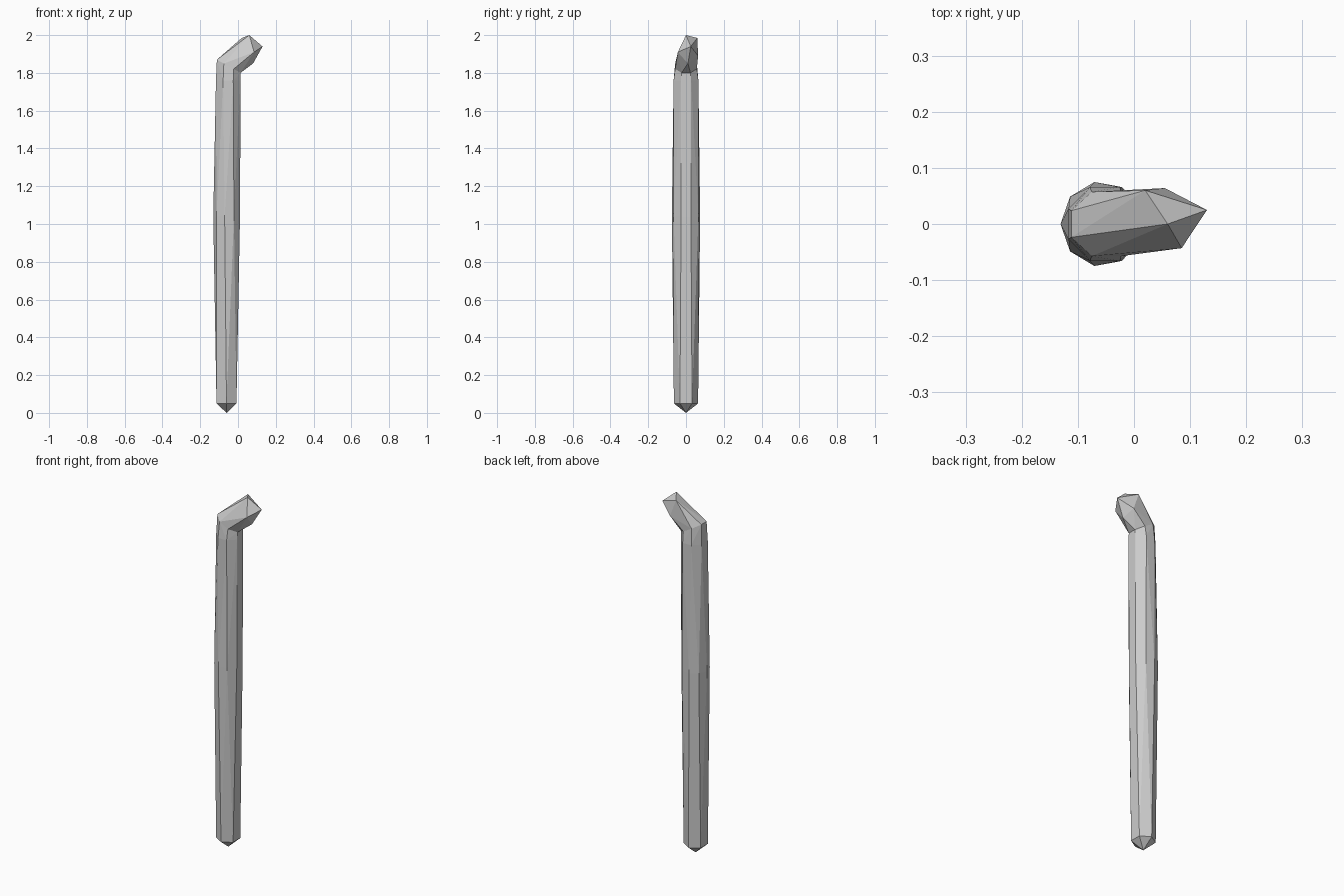
import bpy, bmesh, math
from mathutils import Vector

if "Cube" in bpy.data.objects:
    bpy.data.objects.remove(bpy.data.objects["Cube"])


def ring(n, cx, z, rx, ry, phase=0.0, slope=0.0):
    """Elliptical ring of points, optionally tilted along x."""
    pts = []
    for i in range(n):
        a = math.tau * (i + phase) / n
        dx = rx * math.cos(a)
        pts.append(Vector((cx + dx, ry * math.sin(a), z - slope * dx)))
    return pts


def hull_object(name, points, open_ring):
    """Faceted convex part, left open where it meets its neighbour."""
    bm = bmesh.new()
    for p in points:
        bm.verts.new(p)
    res = bmesh.ops.convex_hull(bm, input=bm.verts[:])
    loose = [g for g in res["geom_interior"] if isinstance(g, bmesh.types.BMVert)]
    bmesh.ops.delete(bm, geom=loose, context='VERTS')
    on_ring = lambda v: any((v.co - p).length < 1e-5 for p in open_ring)
    caps = [f for f in bm.faces if all(on_ring(v) for v in f.verts)]
    bmesh.ops.delete(bm, geom=caps, context='FACES_ONLY')
    bmesh.ops.recalc_face_normals(bm, faces=bm.faces[:])
    mesh = bpy.data.meshes.new(name)
    bm.to_mesh(mesh)
    bm.free()
    obj = bpy.data.objects.new(name, mesh)
    bpy.context.collection.objects.link(obj)
    return obj


# Slanted ring where the handle bends into the head
bend = ring(8, -0.049, 1.835, 0.068, 0.062, 0.5, slope=0.55)

# Long tapered shaft with a pointed foot
shaft = [Vector((-0.06, 0, 0))]
shaft += ring(6, -0.061, 0.05, 0.061, 0.064, 0.5)
shaft += ring(9, -0.058, 1.04, 0.073, 0.076, 0.5)
shaft += ring(8, -0.052, 1.76, 0.070, 0.071, 0.5)
hull_object("shaft", shaft + bend, bend)

# Short angled head with a faceted end
head = [Vector(p) for p in (
    (0.06, 0.0, 2.0), (0.13, 0.025, 1.94), (0.02, 0.06, 1.985),
    (0.085, -0.043, 1.91), (0.055, 0.064, 1.89), (0.08, 0.01, 1.85))]
hull_object("bent_head", bend + head, bend)
